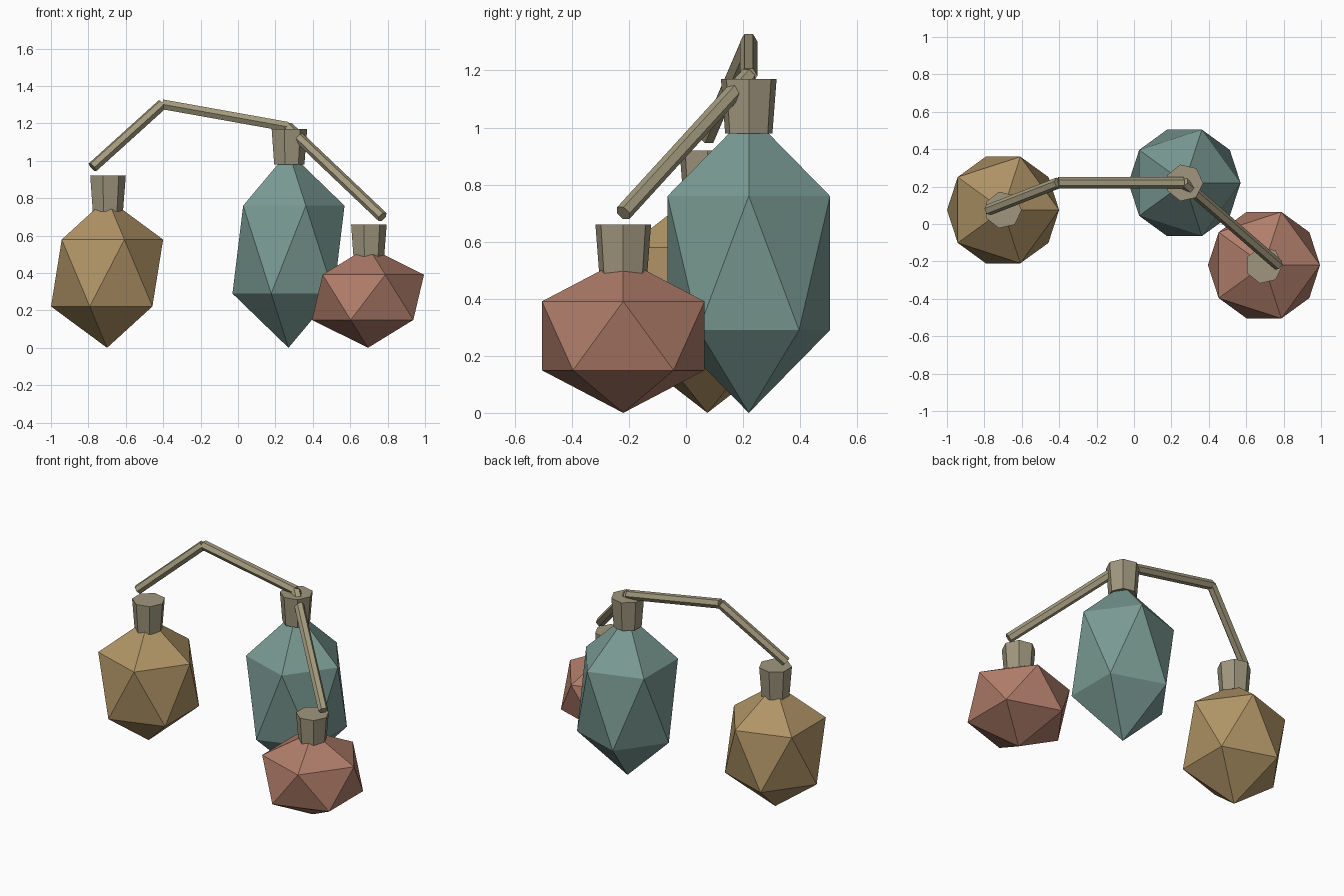
import bpy, bmesh, math
from mathutils import Vector, Matrix

if "Cube" in bpy.data.objects:
    bpy.data.objects.remove(bpy.data.objects["Cube"])


def material(name, rgb):
    m = bpy.data.materials.new(name)
    m.diffuse_color = [((c / 255 + 0.055) / 1.055) ** 2.4 for c in rgb] + [1.0]
    m.use_nodes = True
    m.node_tree.nodes["Principled BSDF"].inputs["Base Color"].default_value = m.diffuse_color
    return m


ochre = material("ochre", (176, 148, 102))
teal = material("dusty teal", (122, 154, 147))
clay = material("clay red", (176, 125, 106))
stone = material("stone beige", (160, 150, 126))
wood = material("pale wood", (164, 155, 126))


def finish(bm, name, mat):
    bmesh.ops.recalc_face_normals(bm, faces=bm.faces)
    me = bpy.data.meshes.new(name)
    bm.to_mesh(me)
    bm.free()
    me.materials.append(mat)
    ob = bpy.data.objects.new(name, me)
    bpy.context.collection.objects.link(ob)


def frustum(name, mat, a, b, r1, r2, sides):
    """Tapered prism from a to b; its first corner lies on the horizontal side axis."""
    a, b = Vector(a), Vector(b)
    d = (b - a).normalized()
    u = d.cross(Vector((0, 0, 1)))
    u = u.normalized() if u.length > 1e-4 else Vector((1, 0, 0))
    v = d.cross(u)
    bm = bmesh.new()
    rings = []
    for p, r in ((a, r1), (b, r2)):
        angles = [math.tau * i / sides for i in range(sides)]
        rings.append([bm.verts.new(p + r * (math.cos(t) * u + math.sin(t) * v)) for t in angles])
    for i in range(sides):
        j = (i + 1) % sides
        bm.faces.new((rings[0][i], rings[0][j], rings[1][j], rings[1][i]))
    for ring in rings:
        bm.faces.new(ring)
    finish(bm, name, mat)


def pod(name, mat, x, y, height):
    # faceted body: stretched icosahedron resting on the ground
    bm = bmesh.new()
    bmesh.ops.create_icosphere(bm, subdivisions=1, radius=1)
    bm.transform(Matrix.Translation((x, y, height / 2))
                 @ Matrix.Diagonal((0.335, 0.335, height / 2, 1)))
    finish(bm, name + "_body", mat)
    # seven-sided cap, wider at the top
    frustum(name + "_cap", stone, (x, y, height - 0.07), (x, y, height + 0.12), 0.085, 0.1, 7)


pod("ochre_pod", ochre, -0.70, 0.075, 0.80)
pod("teal_pod", teal, 0.27, 0.22, 1.05)
pod("clay_pod", clay, 0.695, -0.22, 0.54)

# hexagonal rods joining the caps
path = [(-0.778, 0.075, 0.965), (-0.405, 0.22, 1.302), (0.265, 0.22, 1.182), (0.772, -0.22, 0.70)]
for name, a, b in zip(("left_rod", "middle_rod", "right_rod"), path, path[1:]):
    frustum(name, wood, a, b, 0.03, 0.03, 6)
